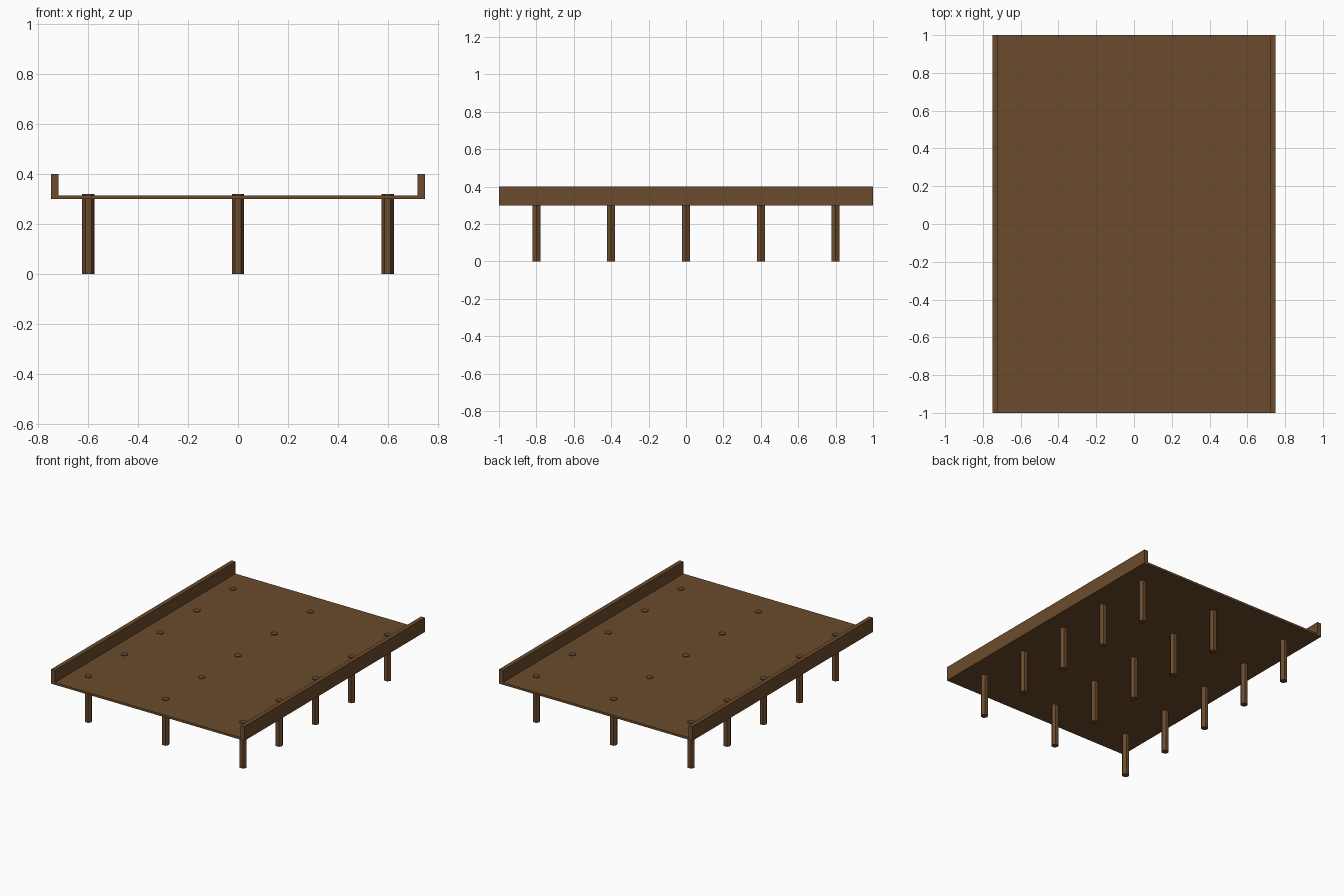
import bpy, bmesh, math
from mathutils import Matrix

if "Cube" in bpy.data.objects:
    bpy.data.objects.remove(bpy.data.objects["Cube"])

wood = bpy.data.materials.new("brown_wood")
wood.diffuse_color = (0.147, 0.071, 0.026, 1)
wood.use_nodes = True
wood.node_tree.nodes["Principled BSDF"].inputs["Base Color"].default_value = wood.diffuse_color


def finish(bm, name):
    mesh = bpy.data.meshes.new(name)
    bm.to_mesh(mesh)
    bm.free()
    mesh.materials.append(wood)
    obj = bpy.data.objects.new(name, mesh)
    bpy.context.collection.objects.link(obj)
    return obj


def box(name, lo, hi):
    bm = bmesh.new()
    size = [b - a for a, b in zip(lo, hi)]
    mid = [(a + b) / 2 for a, b in zip(lo, hi)]
    bmesh.ops.create_cube(bm, size=1, matrix=Matrix.Translation(mid) @ Matrix.Diagonal((*size, 1)))
    return finish(bm, name)


def post(name, x, y):
    # six-sided post with corners pointing along x
    bm = bmesh.new()
    height = 0.32
    bmesh.ops.create_cone(bm, cap_ends=True, segments=6, radius1=0.025, radius2=0.025, depth=height,
                          matrix=Matrix.Translation((x, y, height / 2)) @ Matrix.Rotation(math.pi / 6, 4, 'Z'))
    return finish(bm, name)


# Deck between the side rails
box("deck", (-0.72, -1, 0.30), (0.72, 1, 0.315))

# Raised side rails
box("left_rail", (-0.75, -1, 0.30), (-0.72, 1, 0.40))
box("right_rail", (0.72, -1, 0.30), (0.75, 1, 0.40))

# Support posts, three rows of five, poking just through the deck
for i, x in enumerate((-0.6, 0, 0.6)):
    for j in range(5):
        post(f"post_{i + 1}_{j + 1}", x, -0.8 + 0.4 * j)
